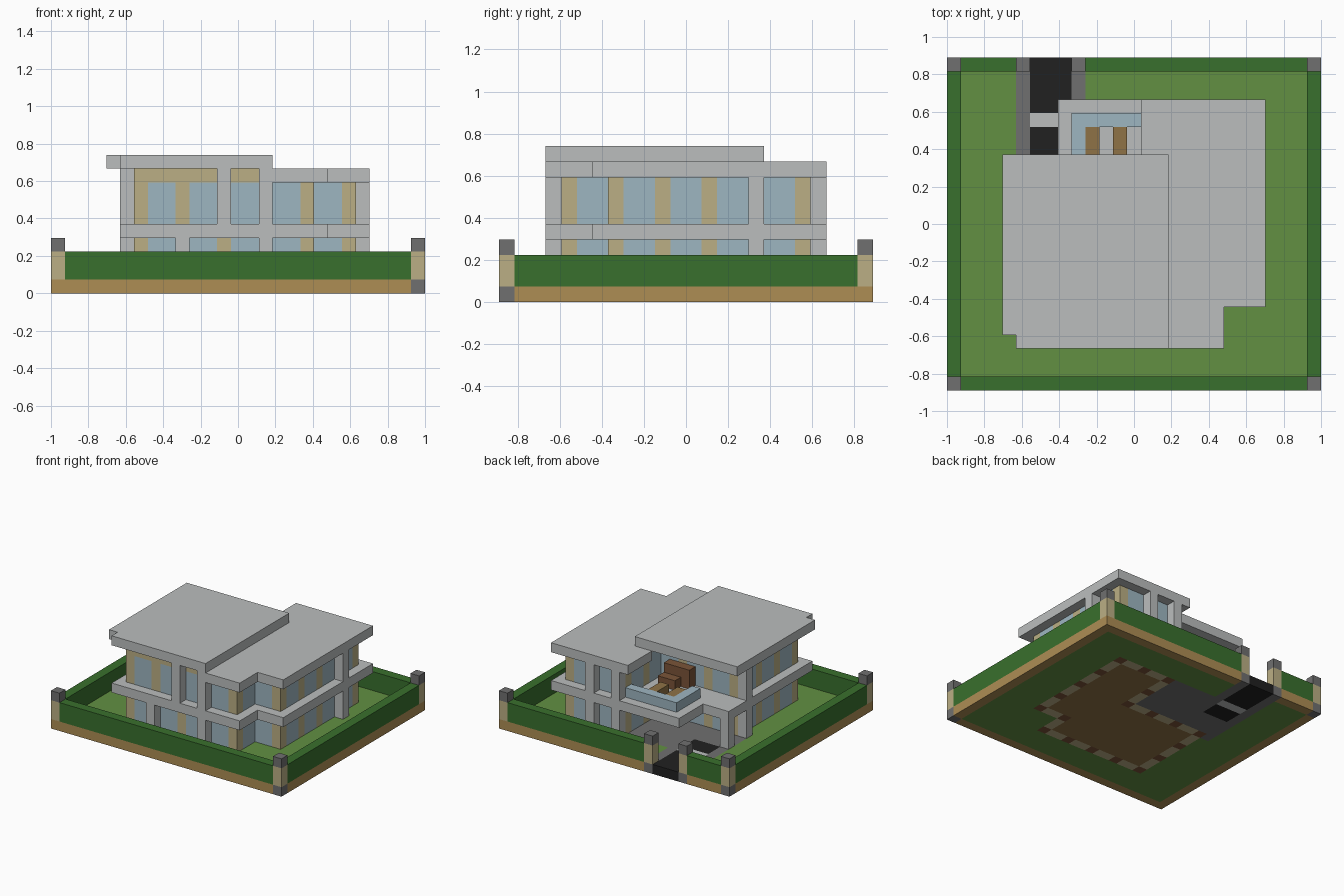
import bpy, bmesh
from mathutils import Matrix, Vector

cube = bpy.data.objects.get("Cube")
if cube:
    bpy.data.objects.remove(cube, do_unlink=True)

NX, NY = 27, 24          # plot size in modules
U = 2 / NX               # one module


def linear(c):
    c /= 255
    return c / 12.92 if c <= 0.04045 else ((c + 0.055) / 1.055) ** 2.4


PALETTE = {
    "concrete": (187, 190, 190), "stone": (112, 112, 112),
    "beige": (187, 175, 133), "glass": (158, 182, 193),
    "hedge": (57, 112, 45), "grass": (98, 144, 66),
    "soil": (174, 141, 84), "asphalt": (33, 33, 33),
    "wood": (143, 114, 70), "dark_wood": (122, 84, 56),
}
NAMES = list(PALETTE)
MATS = []
for name, rgb in PALETTE.items():
    m = bpy.data.materials.new(name)
    m.use_nodes = True
    col = [linear(c) for c in rgb] + [1]
    m.diffuse_color = col
    m.node_tree.nodes["Principled BSDF"].inputs["Base Color"].default_value = col
    MATS.append(m)


def pos(i, j, k):
    return Vector(((i - NX / 2) * U, (j - NY / 2) * U, k * U))


def finish(name, bm):
    bmesh.ops.recalc_face_normals(bm, faces=bm.faces)
    me = bpy.data.meshes.new(name)
    bm.to_mesh(me)
    bm.free()
    for m in MATS:
        me.materials.append(m)
    ob = bpy.data.objects.new(name, me)
    bpy.context.collection.objects.link(ob)


def boxes(name, items):
    """Items are (material, low corner, high corner) in modules."""
    bm = bmesh.new()
    for mat, lo, hi in items:
        a, b = pos(*lo), pos(*hi)
        mtx = Matrix.Translation((a + b) / 2) @ Matrix.Diagonal((*(b - a), 1))
        made = bmesh.ops.create_cube(bm, size=1, matrix=mtx)
        for f in {f for v in made["verts"] for f in v.link_faces}:
            f.material_index = NAMES.index(mat)
    finish(name, bm)


def slab(name, mat, outline, k):
    """One-module-thick plate from a plan outline."""
    bm = bmesh.new()
    f = bm.faces.new([bm.verts.new(pos(i, j, k)) for i, j in outline])
    out = bmesh.ops.extrude_face_region(bm, geom=[f], use_keep_orig=True)
    verts = [v for v in out["geom"] if isinstance(v, bmesh.types.BMVert)]
    bmesh.ops.translate(bm, verts=verts, vec=(0, 0, U))
    for f in bm.faces:
        f.material_index = NAMES.index(mat)
    finish(name, bm)


# House plan: main block plus a wing
def house(i, j):
    return (6 <= i <= 18 and 4 <= j <= 13) or (15 <= i <= 21 and 7 <= j <= 19)


def wall(i, j):
    near = [(i + a, j + b) for a in (-1, 0, 1) for b in (-1, 0, 1)]
    return house(i, j) and not all(house(*c) for c in near)


def post(i, j):
    return i % 3 == 0 and j % 3 == 1


def ground_mat(i, j):
    if (i, j) in ((NX - 1, 0), (0, NY - 1)):
        return "stone"
    if 5 <= i <= 9 and j >= 17:
        if i in (5, 9):
            return "stone"
        return "concrete" if j == 19 else "asphalt"
    if i in (0, NX - 1) or j in (0, NY - 1):
        return "soil"
    if house(i, j):
        if wall(i, j):
            return "dark_wood" if post(i, j) else "beige"
        return "wood"
    if 5 <= i < 15 and 13 <= j < 20:
        return "stone"
    return "grass"


# Ground plate coloured by plan
bm = bmesh.new()
bmesh.ops.create_grid(bm, x_segments=NX, y_segments=NY, size=1,
                      matrix=Matrix.Diagonal((1, NY / NX, 1, 1)))
out = bmesh.ops.extrude_face_region(bm, geom=bm.faces[:], use_keep_orig=True)
bmesh.ops.translate(bm, vec=(0, 0, U),
                    verts=[v for v in out["geom"] if isinstance(v, bmesh.types.BMVert)])
for f in bm.faces:
    c = f.calc_center_median()
    i = min(max(int(c.x / U + NX / 2), 0), NX - 1)
    j = min(max(int(c.y / U + NY / 2), 0), NY - 1)
    f.material_index = NAMES.index(ground_mat(i, j))
finish("ground", bm)

# Hedges with a gap for the drive
boxes("hedges", [("hedge", lo + (1,), hi + (3,)) for lo, hi in (
    ((1, 0), (26, 1)), ((0, 1), (1, 23)), ((26, 1), (27, 23)),
    ((1, 23), (5, 24)), ((10, 23), (26, 24)))])

# Corner and gate posts
spots = [(0, 0), (26, 0), (0, 23), (26, 23), (5, 23), (9, 23)]
boxes("fence_posts", [("beige", (i, j, 1), (i + 1, j + 1, 3)) for i, j in spots])
boxes("fence_caps", [("stone", (i, j, 3), (i + 1, j + 1, 4)) for i, j in spots])

# Glazed walls of both storeys, with posts at every third module
cells = [(i, j) for i in range(NX) for j in range(NY) if wall(i, j)]
for name, k0, k1 in (("ground_floor_walls", 1, 4), ("upper_floor_walls", 5, 8)):
    boxes(name, [("beige" if post(i, j) else "glass", (i, j, k0), (i + 1, j + 1, k1))
                 for i, j in cells])
boxes("window_header", [("beige", (i, j, 8), (i + 1, j + 1, 9))
                        for i, j in cells if i < 16 and j < 14])

# Outer columns
low = [(9, 3), (15, 3), (22, 16), (15, 20), (18, 20), (5, 13), (5, 16)]
tall = [(12, 3), (15, 3), (5, 13)]
mid = [(22, 16), (15, 20), (18, 20)]
for name, plan, k0, k1 in (("lower_columns", low, 1, 4),
                           ("tall_columns", tall, 5, 9),
                           ("wing_columns", mid, 5, 8)):
    boxes(name, [("concrete", (i, j, k0), (i + 1, j + 1, k1)) for i, j in plan])

# Floor slab and the two roofs
slab("upper_floor_slab", "concrete",
     [(5, 3), (20, 3), (20, 6), (23, 6), (23, 21), (8, 21), (8, 17), (5, 17)], 4)
slab("lower_roof", "concrete",
     [(16, 3), (20, 3), (20, 6), (23, 6), (23, 21), (14, 21), (14, 17),
      (15, 17), (15, 14), (16, 14)], 8)
slab("upper_roof", "concrete",
     [(5, 3), (16, 3), (16, 17), (4, 17), (4, 4), (5, 4)], 9)

# Balcony railing and furniture
boxes("balcony_railing", [("glass", (9, 19, 5), (15, 20, 6)),
                          ("glass", (9, 16, 5), (10, 19, 6))])
boxes("loungers", [("wood", (i, 17, 5), (i + 1, 19, 6)) for i in (10, 12)])
boxes("balcony_seats", [("dark_wood", (11, 14, 5), (14, 15, 7)),
                        ("dark_wood", (12, 15, 5), (14, 16, 6))])
